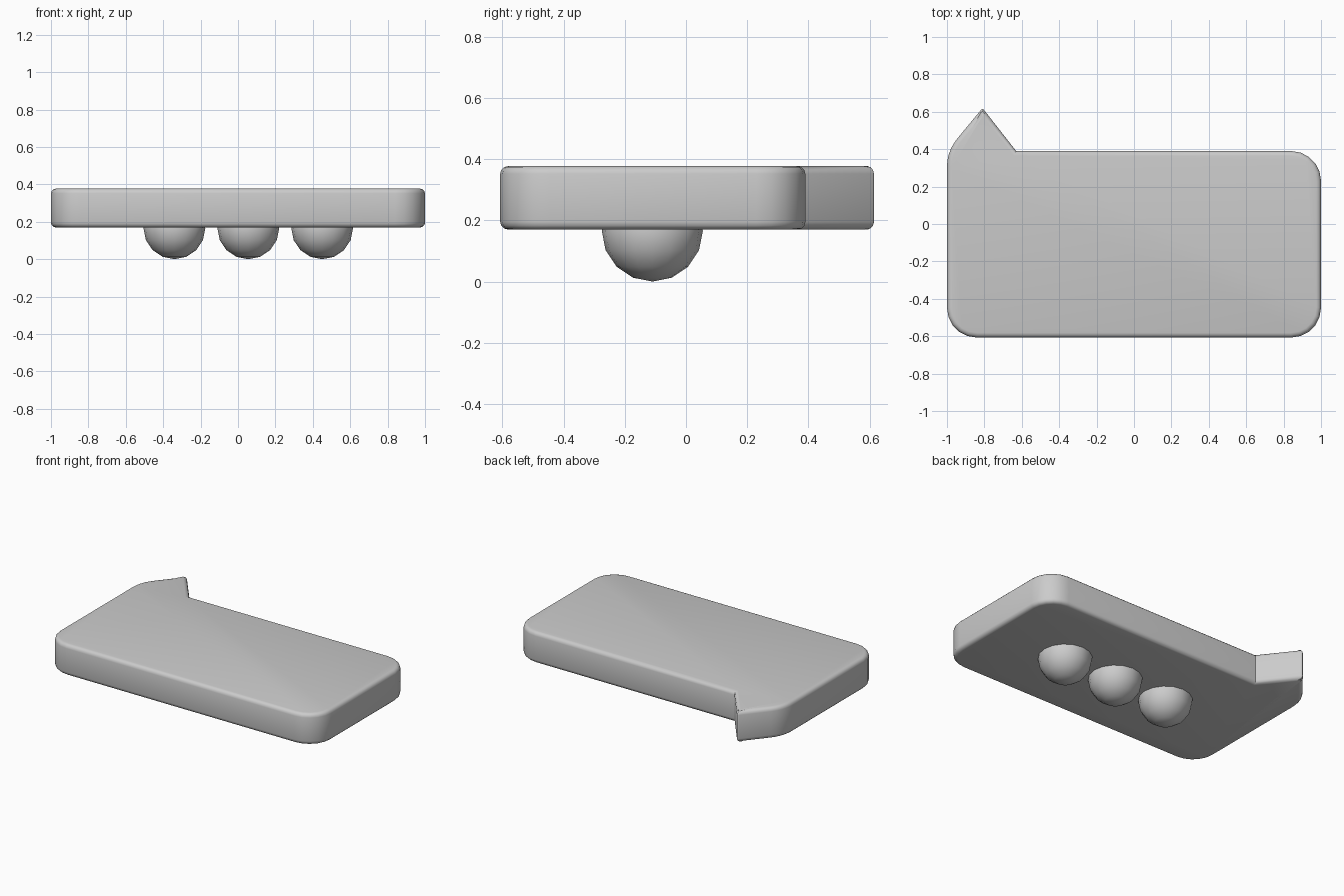
import bpy
import bmesh
from math import pi, radians, sin, cos
from mathutils import Vector

cube = bpy.data.objects.get("Cube")
if cube:
    bpy.data.objects.remove(cube, do_unlink=True)

BOTTOM, TOP, RIM = 0.17, 0.377, 0.025

grey = bpy.data.materials.new("plain_grey")
grey.use_nodes = True
colour = (0.6, 0.6, 0.6, 1)
grey.diffuse_color = colour
grey.node_tree.nodes["Principled BSDF"].inputs["Base Color"].default_value = colour


def fillet(prev, corner, nxt, cut, steps=5):
    """Round one outline corner with an arc that starts `cut` away from it."""
    if cut == 0:
        return [corner]
    a = (prev - corner).normalized()
    b = (nxt - corner).normalized()
    half = a.angle(b) / 2
    radius = cut * sin(half) / cos(half)
    mid = (a + b).normalized()
    centre = corner + mid * (cut / cos(half))
    start, end = corner + a * cut - centre, corner + b * cut - centre
    sweep = pi - 2 * half
    points = []
    for i in range(steps + 1):
        t = i / steps
        ray = (start * sin((1 - t) * sweep) + end * sin(t * sweep)) / sin(sweep)
        points.append(centre + ray.normalized() * radius)
    return points


def finish(bm, name):
    bmesh.ops.recalc_face_normals(bm, faces=bm.faces[:])
    mesh = bpy.data.meshes.new(name)
    bm.to_mesh(mesh)
    bm.free()
    mesh.materials.append(grey)
    obj = bpy.data.objects.new(name, mesh)
    bpy.context.collection.objects.link(obj)
    bpy.ops.object.select_all(action='DESELECT')
    obj.select_set(True)
    bpy.context.view_layer.objects.active = obj
    bpy.ops.object.shade_smooth_by_angle(angle=radians(35))
    return obj


# Speech bubble plate: corner x, corner y, length cut off for rounding
corners = [(-1, -0.607, 0.16), (1, -0.607, 0.16), (1, 0.39, 0.16),
           (-0.63, 0.39, 0), (-0.81, 0.62, 0.012), (-1, 0.39, 0.085)]
pts = [Vector((x, y, BOTTOM)) for x, y, _ in corners]
outline = []
for i, (_, _, cut) in enumerate(corners):
    outline += fillet(pts[i - 1], pts[i], pts[(i + 1) % len(pts)], cut)

bm = bmesh.new()
base = bm.faces.new([bm.verts.new(p) for p in outline])
extruded = bmesh.ops.extrude_face_region(bm, geom=[base], use_keep_orig=True)
bmesh.ops.translate(bm, vec=(0, 0, TOP - BOTTOM),
                    verts=[g for g in extruded["geom"] if isinstance(g, bmesh.types.BMVert)])
bmesh.ops.recalc_face_normals(bm, faces=bm.faces[:])
rims = [e for e in bm.edges if abs(e.verts[0].co.z - e.verts[1].co.z) < 0.001]
bmesh.ops.bevel(bm, geom=rims, offset=RIM, segments=3, profile=0.5,
                affect='EDGES', clamp_overlap=False)
finish(bm, "speech_bubble")

# Three round dots half sunk into the underside
for name, x in (("right", -0.34), ("middle", 0.055), ("left", 0.45)):
    bm = bmesh.new()
    bmesh.ops.create_uvsphere(bm, u_segments=16, v_segments=8, radius=0.165)
    bmesh.ops.translate(bm, vec=(x, -0.11, 0.165), verts=bm.verts[:])
    finish(bm, name + "_dot")
